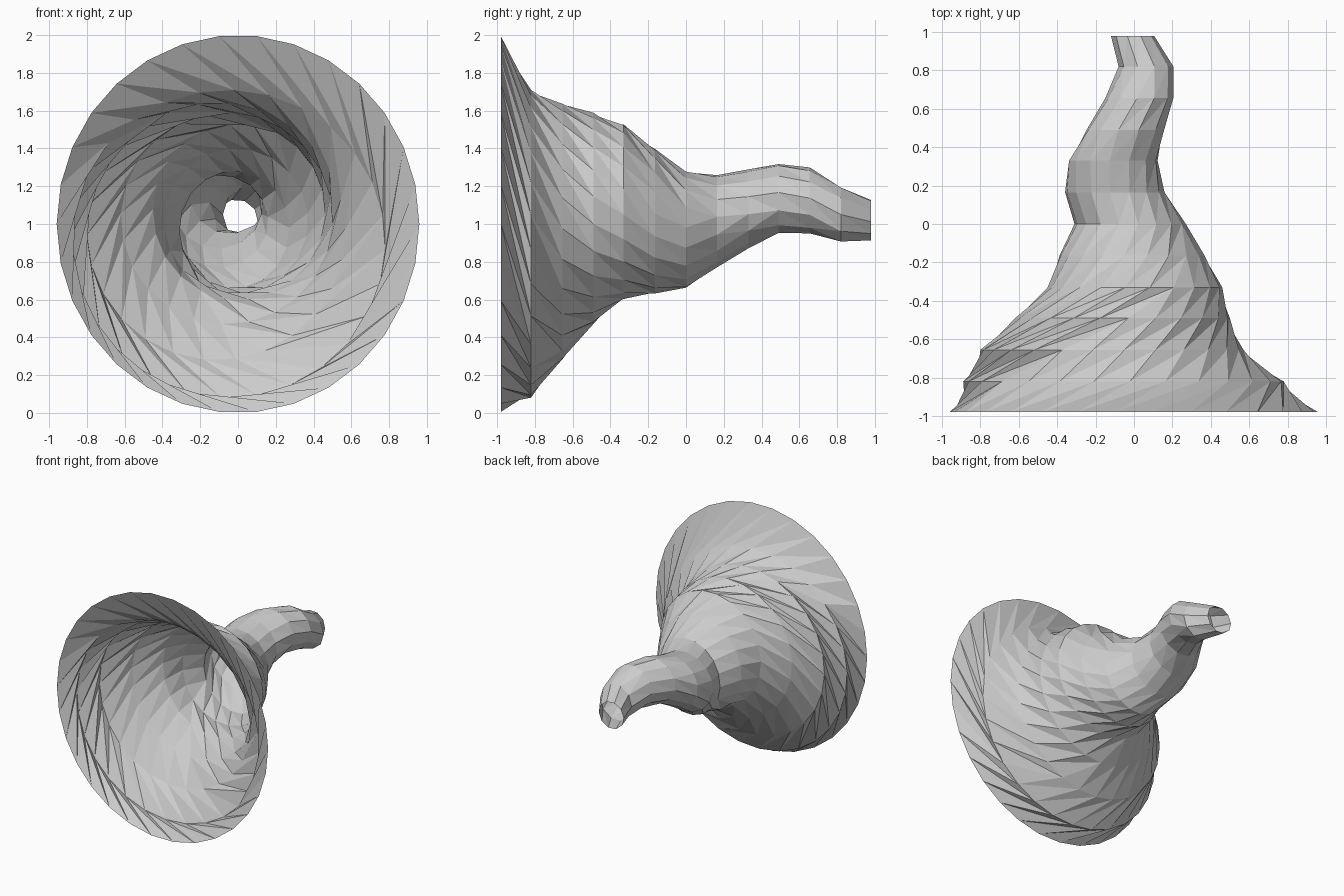
import bpy, bmesh
from math import cos, sin, pi, radians

if "Cube" in bpy.data.objects:
    bpy.data.objects.remove(bpy.data.objects["Cube"])

# Horn sections: y, x min, x max, z min, z max, sides, twist from previous ring (degrees)
SECTIONS = [
    (-0.98, -0.96, 0.96, 0.00, 2.00, 30, 0),
    (-0.82, -0.89, 0.78, 0.08, 1.71, 28, 28),
    (-0.655, -0.80, 0.57, 0.28, 1.64, 26, 26),
    (-0.49, -0.62, 0.50, 0.47, 1.59, 24, 24),
    (-0.33, -0.45, 0.46, 0.60, 1.53, 22, 22),
    (-0.165, -0.39, 0.37, 0.63, 1.40, 20, 20),
    (0.00, -0.31, 0.27, 0.66, 1.28, 18, 18),
    (0.165, -0.36, 0.16, 0.77, 1.26, 16, 14),
    (0.33, -0.34, 0.125, 0.87, 1.29, 14, 10),
    (0.49, -0.25, 0.16, 0.95, 1.32, 12, 8),
    (0.655, -0.15, 0.205, 0.95, 1.30, 12, 6),
    (0.82, -0.08, 0.205, 0.90, 1.20, 10, 4),
    (0.98, -0.12, 0.105, 0.91, 1.13, 10, 4),
]


def add_ring(bm, y, x0, x1, z0, z1, sides, angle):
    ring = []
    for k in range(sides):
        a = 2 * pi * k / sides - angle
        ring.append(bm.verts.new(((x0 + x1) / 2 + (x1 - x0) / 2 * cos(a), y,
                                  (z0 + z1) / 2 + (z1 - z0) / 2 * sin(a))))
    return ring


def zip_rings(bm, a, b):
    """Triangulate between two rings that may have different side counts."""
    i = j = 0
    na, nb = len(a), len(b)
    while i < na or j < nb:
        if j >= nb or (i < na and (i + 1) * nb <= (j + 1) * na):
            bm.faces.new((a[i % na], b[j % nb], a[(i + 1) % na]))
            i += 1
        else:
            bm.faces.new((a[i % na], b[j % nb], b[(j + 1) % nb]))
            j += 1


# Open, twisted horn shell
bm = bmesh.new()
angle, previous = 0.0, None
for *box, sides, twist in SECTIONS:
    angle += radians(twist)
    ring = add_ring(bm, *box, sides, angle)
    if previous:
        zip_rings(bm, previous, ring)
    previous = ring

# Second zipped triangle type needs the same outward side
bmesh.ops.recalc_face_normals(bm, faces=bm.faces)
bm.normal_update()
if sum(f.normal.x * f.calc_center_median().x for f in bm.faces) < 0:
    bmesh.ops.reverse_faces(bm, faces=bm.faces)

mesh = bpy.data.meshes.new("twisted_horn")
bm.to_mesh(mesh)
bm.free()
bpy.context.collection.objects.link(bpy.data.objects.new("twisted_horn", mesh))
